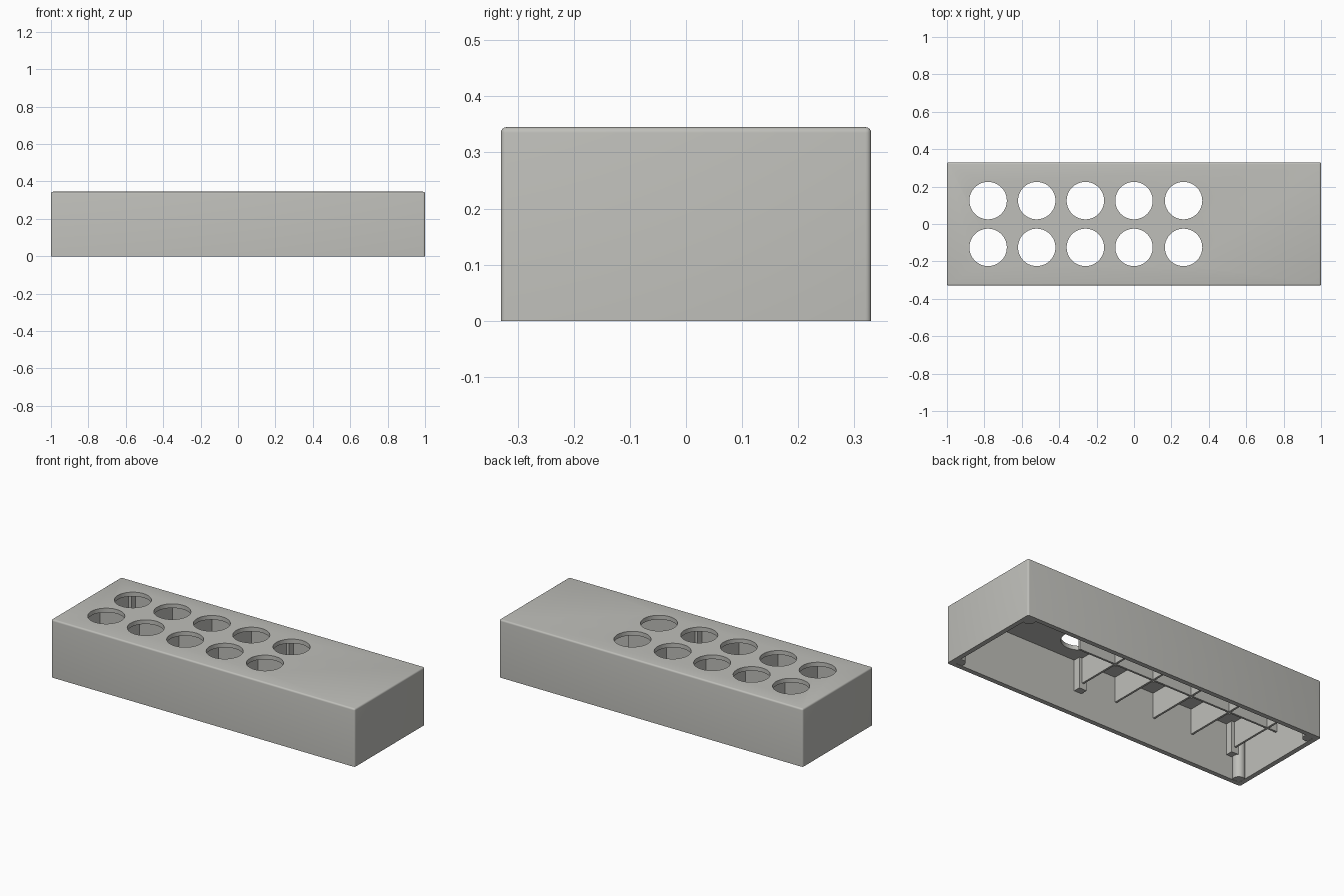
import bpy, bmesh, math

if "Cube" in bpy.data.objects:
    bpy.data.objects.remove(bpy.data.objects["Cube"])

L, W, H = 2.0, 0.66, 0.345          # outer size
T = 0.028                           # wall thickness
CEIL = H - 0.025                    # underside of the lid
COLS = [-0.78, -0.52, -0.26, 0.0, 0.265]
RIB_Z = 0.17                        # lower edge of the dividers

grey = bpy.data.materials.new("warm_grey")
grey.diffuse_color = (0.52, 0.52, 0.49, 1)
grey.use_nodes = True
grey.node_tree.nodes["Principled BSDF"].inputs["Base Color"].default_value = grey.diffuse_color


def finish(name, bm):
    me = bpy.data.meshes.new(name)
    bm.to_mesh(me)
    bm.free()
    ob = bpy.data.objects.new(name, me)
    bpy.context.collection.objects.link(ob)
    me.materials.append(grey)
    return ob


def box(name, lo, hi):
    bm = bmesh.new()
    bmesh.ops.create_cube(bm, size=1)
    for v in bm.verts:
        v.co = [lo[i] + (v.co[i] + 0.5) * (hi[i] - lo[i]) for i in range(3)]
    return finish(name, bm)


def cylinder(name, x, y, z0, z1, r, n):
    bm = bmesh.new()
    bmesh.ops.create_cone(bm, cap_ends=True, segments=n, radius1=r, radius2=r, depth=z1 - z0)
    bmesh.ops.translate(bm, verts=bm.verts, vec=(x, y, (z0 + z1) / 2))
    return finish(name, bm)


def smooth(ob):
    bpy.ops.object.select_all(action='DESELECT')
    bpy.context.view_layer.objects.active = ob
    ob.select_set(True)
    bpy.ops.object.shade_smooth_by_angle(angle=math.radians(30))


def cut(ob, cutter):
    mod = ob.modifiers.new("cut", 'BOOLEAN')
    mod.operation, mod.solver, mod.object = 'DIFFERENCE', 'EXACT', cutter
    bpy.context.view_layer.objects.active = ob
    bpy.ops.object.modifier_apply(modifier=mod.name)
    bpy.data.objects.remove(cutter)


# Shell: rounded box, open underneath
shell = box("shell", (-L / 2, -W / 2, 0), (L / 2, W / 2, H))
bm = bmesh.new()
bm.from_mesh(shell.data)
edges = [e for e in bm.edges if max(v.co.z for v in e.verts) > 0.1]
bmesh.ops.bevel(bm, geom=edges, offset=0.01, segments=4, profile=0.5, affect='EDGES')
bm.to_mesh(shell.data)
bm.free()
cut(shell, box("cavity", (-L / 2 + T, -W / 2 + T, -0.1), (L / 2 - T, W / 2 - T, CEIL)))

# Two rows of round holes through the lid
for x in COLS:
    for y in (-0.125, 0.125):
        cut(shell, cylinder("hole", x, y, CEIL - 0.05, H + 0.05, 0.1, 64))
smooth(shell)

# Dividers between the holes
box("long_divider", (-L / 2 + T / 2, -0.006, RIB_Z), (0.375, 0.006, CEIL + 0.005))
for i in range(5):
    x = 0.13 - 0.26 * i
    box("cross_divider", (x - 0.006, -W / 2 + T / 2, RIB_Z), (x + 0.006, W / 2 - T / 2, CEIL + 0.005))

for sy in (-1, 1):
    # Mounting blocks under the outer dividers
    for x in (0.13, -0.91):
        box("mount_block", (x - 0.025, sy * 0.285 - 0.025, 0.135), (x + 0.025, sy * 0.285 + 0.025, CEIL + 0.005))
    # Screw posts in the corners
    for sx in (-1, 1):
        smooth(cylinder("corner_post", sx * 0.955, sy * 0.285, 0.001, CEIL + 0.005, 0.034, 32))
